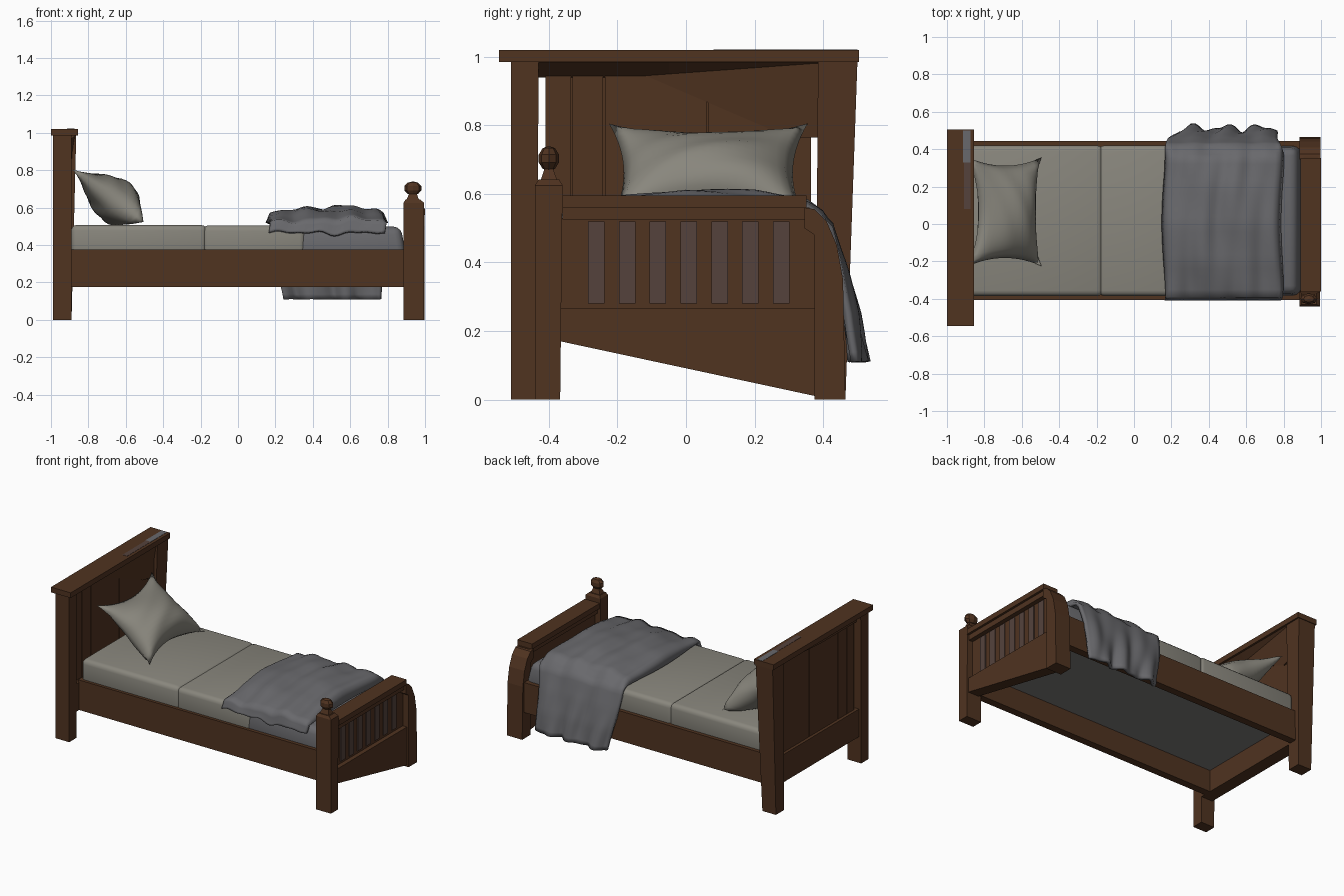
import bpy, bmesh
from math import sin, pi
from mathutils import Vector

cube = bpy.data.objects.get("Cube")
if cube:
    bpy.data.objects.remove(cube)


def material(name, rgb):
    m = bpy.data.materials.new(name)
    m.use_nodes = True
    m.diffuse_color = (*rgb, 1)
    m.node_tree.nodes["Principled BSDF"].inputs["Base Color"].default_value = (*rgb, 1)
    return m


WOOD = material("dark_wood", (0.08, 0.033, 0.0145))
WORN = material("worn_wood", (0.09, 0.055, 0.046))
LINEN = material("pale_linen", (0.25, 0.24, 0.205))
WOOL = material("grey_wool", (0.14, 0.14, 0.15))
BASE = material("grey_base", (0.2, 0.193, 0.187))


def finish(name, bm, mat, smooth=False):
    bmesh.ops.recalc_face_normals(bm, faces=bm.faces)
    me = bpy.data.meshes.new(name)
    for f in bm.faces:
        f.smooth = smooth
    bm.to_mesh(me)
    bm.free()
    me.materials.append(mat)
    ob = bpy.data.objects.new(name, me)
    bpy.context.collection.objects.link(ob)
    return ob


def loft(name, rings, mat):
    """Solid through matching closed rings."""
    bm = bmesh.new()
    loops = [[bm.verts.new(p) for p in r] for r in rings]
    n = len(loops[0])
    for a, b in zip(loops, loops[1:]):
        for i in range(n):
            j = (i + 1) % n
            bm.faces.new((a[i], a[j], b[j], b[i]))
    bm.faces.new(loops[0])
    bm.faces.new(loops[-1])
    return finish(name, bm, mat)


def frustum(name, low, high, z0, z1, mat):
    def ring(r, z):
        return [(r[0], r[2], z), (r[1], r[2], z), (r[1], r[3], z), (r[0], r[3], z)]
    return loft(name, [ring(low, z0), ring(high, z1)], mat)


def box(name, x0, x1, y0, y1, z0, z1, mat=WOOD):
    r = (x0, x1, y0, y1)
    return frustum(name, r, r, z0, z1, mat)


def side_prism(name, yz, x0, x1):
    return loft(name, [[(x, y, z) for y, z in yz] for x in (x0, x1)], WOOD)


def bevel(ob, width, segments):
    m = ob.modifiers.new("round", "BEVEL")
    m.width, m.segments = width, segments
    for p in ob.data.polygons:
        p.use_smooth = True


def sheet(bm, nu, nv, fn):
    g = [[bm.verts.new(fn(i / nu, j / nv)) for j in range(nv + 1)] for i in range(nu + 1)]
    for i in range(nu):
        for j in range(nv):
            bm.faces.new((g[i][j], g[i + 1][j], g[i + 1][j + 1], g[i][j + 1]))


# Headboard: posts, cap, crown, planks and lower rail
frustum("headboard_post_right", (-0.99, -0.89, -0.51, -0.435),
        (-0.99, -0.89, -0.51, -0.43), 0, 0.985, WOOD)
frustum("headboard_post_left", (-0.99, -0.89, 0.378, 0.465),
        (-0.99, -0.865, 0.385, 0.5), 0, 0.985, WOOD)
box("headboard_cap", -1, -0.855, -0.545, 0.505, 0.985, 1.02)
box("cap_worn_streak", -0.91, -0.875, 0.08, 0.33, 1.018, 1.0215, WORN)
box("cap_bare_patch", -0.915, -0.875, 0.33, 0.5, 1.018, 1.0215, WOOL)
crown_right = [(-0.96, 0.94), (-0.925, 0.94), (-0.868, 0.985), (-0.96, 0.985)]
crown_left = [(-0.96, 0.975), (-0.875, 0.975), (-0.868, 0.985), (-0.96, 0.985)]
loft("headboard_crown", [[(x, y, z) for x, z in prof] for y, prof in
                         ((-0.43, crown_right), (-0.05, crown_right), (0.45, crown_left))], WOOD)
box("headboard_panel", -0.945, -0.93, -0.405, 0.362, 0.2, 0.96)
for i, (a, b) in enumerate([(-0.41, -0.335), (-0.331, -0.242), (-0.236, 0.06), (0.064, 0.364)]):
    box(f"headboard_plank_{i + 1}", -0.955, -0.92, a, b, 0.2, 0.95)
brace_low = [(-0.95, 0.3), (-0.915, 0.3), (-0.888, 0.39), (-0.95, 0.39)]
brace_high = [(-0.95, -0.2), (-0.92, -0.2), (-0.868, 0.45), (-0.95, 0.45)]
loft("headboard_brace", [[(x, y, z) for x, y in ring] for z, ring in
                         ((0.765, brace_low), (0.98, brace_high))], WOOD)
box("headboard_lower_rail", -0.975, -0.89, -0.435, 0.38, 0.175, 0.36)

# Side rails and recessed base
for side, a, b in (("right", -0.405, -0.355), ("left", 0.395, 0.445)):
    box(f"side_rail_{side}", -0.9, 0.9, a, b, 0.175, 0.375)
box("bed_base", -0.9, 0.93, -0.36, 0.4, 0.32, 0.35, BASE)

# Footboard: square post with knob, rounded post, cap, panel and sloped rail
frustum("footboard_post_right", (0.885, 0.995, -0.44, -0.367),
        (0.885, 0.995, -0.44, -0.36), 0, 0.625, WOOD)
frustum("post_top", (0.885, 0.995, -0.44, -0.36), (0.895, 0.975, -0.43, -0.37), 0.625, 0.642, WOOD)
frustum("knob_neck", (0.9, 0.968, -0.424, -0.376), (0.915, 0.955, -0.412, -0.388), 0.64, 0.675, WOOD)
bm = bmesh.new()
bmesh.ops.create_uvsphere(bm, u_segments=8, v_segments=5, radius=1)
for v in bm.verts:
    v.co = Vector((0.935, -0.4, 0.703)) + v.co * Vector((0.048, 0.031, 0.037))
finish("post_knob", bm, WOOD)
side_prism("footboard_post_left", [(0.375, 0), (0.465, 0), (0.458, 0.35), (0.44, 0.45),
                                   (0.41, 0.52), (0.375, 0.555), (0.345, 0.56), (0.345, 0.5),
                                   (0.375, 0.48)], 0.885, 0.998)
box("footboard_cap", 0.89, 1.0, -0.36, 0.352, 0.56, 0.595)
box("footboard_cap_trim", 0.905, 0.985, -0.36, 0.36, 0.525, 0.56)
box("footboard_panel", 0.925, 0.955, -0.365, 0.38, 0.25, 0.53)
for i in range(7):
    y = -0.262 + i * 0.09
    box(f"footboard_worn_slat_{i + 1}", 0.953, 0.96, y - 0.024, y + 0.024, 0.28, 0.52, WORN)
side_prism("footboard_lower_rail", [(-0.367, 0.17), (0.378, 0.01), (0.378, 0.265),
                                    (-0.367, 0.265)], 0.905, 0.985)

# Mattress in two pale sections and a grey cover at the foot
y0, y1 = -0.385, 0.42
bevel(box("mattress_head", -0.892, -0.168, y0, y1, 0.335, 0.507, LINEN), 0.03, 3)
bevel(box("mattress_middle", -0.188, 0.36, y0, y1, 0.335, 0.505, LINEN), 0.03, 3)
bevel(frustum("foot_cover", (0.31, 0.9, y0, y1), (0.31, 0.87, y0 + 0.015, y1 - 0.015),
              0.335, 0.498, WOOL), 0.04, 3)

# Pillow leaning on the headboard, with pinched edges and a sagging top
bm = bmesh.new()
centre = Vector((-0.69, 0.065, 0.66))
down, out = Vector((0.195, 0, -0.145)), Vector((0.588, 0, 0.809))
for sign in (1, -1):
    def cushion(s, t):
        u, v = 2 * s - 1, 2 * t - 1
        puff = max(0, (1 - u * u) * (1 - v * v)) ** 0.55
        pu, pv = u * (0.72 + 0.28 * v * v), v * (0.85 + 0.15 * u * u)
        crease = 0.004 * sin(9 * u + 5 * v) * puff
        bulge = sign * 0.115 * puff * (1 + 0.4 * u)
        return centre + down * pu + Vector((0, 0.29 * pv, 0)) + out * (bulge + crease)
    sheet(bm, 16, 20, cushion)
bmesh.ops.remove_doubles(bm, verts=bm.verts, dist=0.0005)
finish("pillow", bm, LINEN, True)

# Blanket across the foot, draped down the left side
PATH = [(-0.4, 0.465), (-0.385, 0.52), (-0.2, 0.565), (0, 0.587), (0.2, 0.58), (0.35, 0.56),
        (0.42, 0.5), (0.455, 0.38), (0.485, 0.25), (0.505, 0.11)]


def drape(s, t):
    k = t * (len(PATH) - 1)
    i = min(int(k), len(PATH) - 2)
    a, b = Vector(PATH[i]), Vector(PATH[i + 1])
    y, z = a.lerp(b, k - i)
    hang = max(0, (t - 0.65) / 0.35)
    x0, x1 = 0.165 + 0.07 * hang, 0.785 - 0.03 * hang
    x = x0 + (x1 - x0) * s + 0.008 * sin(14 * t)
    rise = max(0, sin(pi * s)) ** 0.2
    if z > 0.515:
        z = 0.515 + (z - 0.515 + 0.015 * s) * rise
    wave = sin(19 * s + 5 * t) + 0.6 * sin(31 * s - 9 * t)
    y += 0.016 * wave * hang
    z += (0.008 * wave + 0.005 * sin(23 * t + 8 * s)) * rise * max(0, 1 - hang * 4)
    return Vector((x, y, z))


bm = bmesh.new()
sheet(bm, 32, 45, drape)
blanket = finish("blanket", bm, WOOL, True)
thick = blanket.modifiers.new("thickness", "SOLIDIFY")
thick.thickness, thick.offset = 0.02, 0
